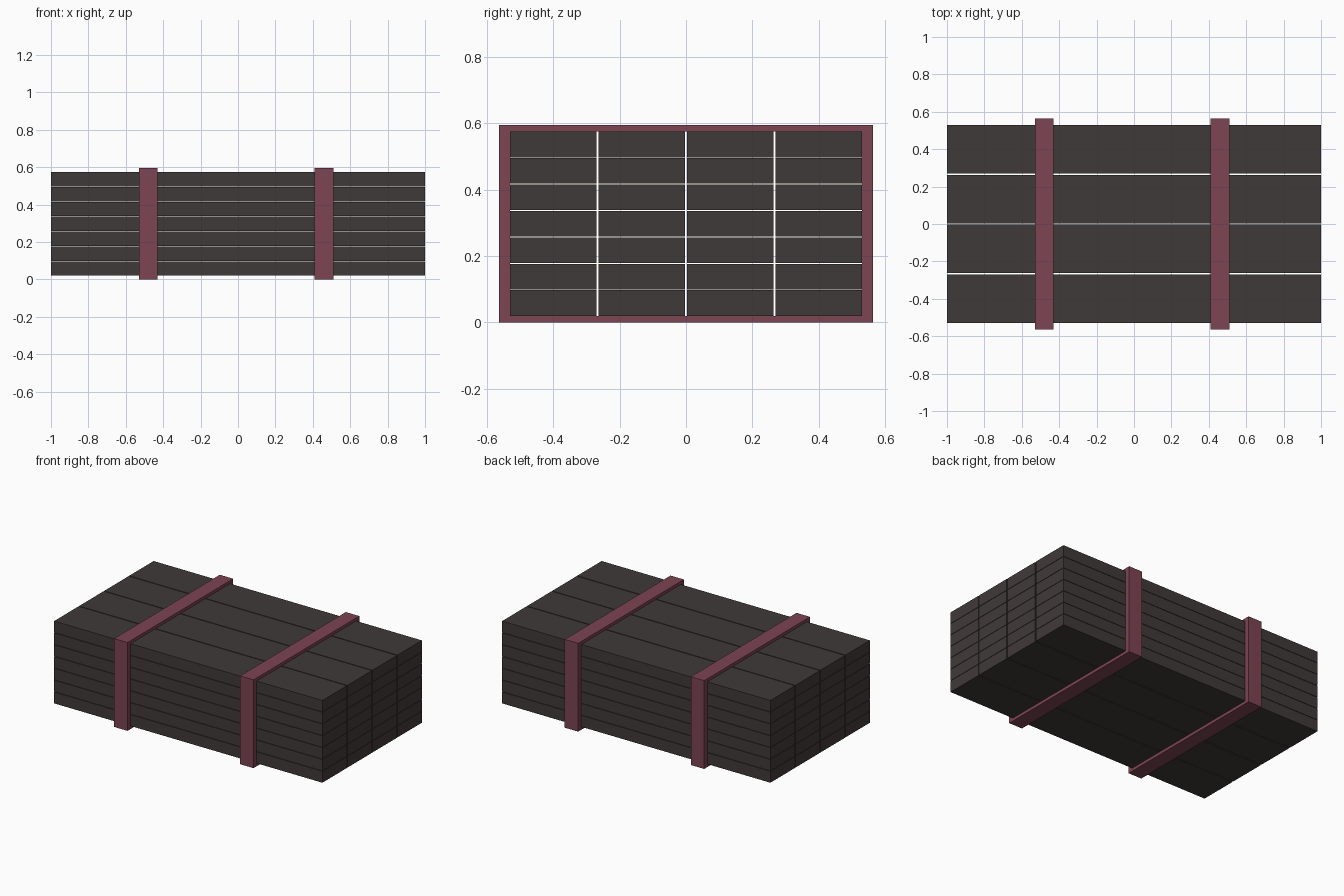
import bpy, bmesh
from mathutils import Matrix

if "Cube" in bpy.data.objects:
    bpy.data.objects.remove(bpy.data.objects["Cube"])


def material(name, rgb):
    m = bpy.data.materials.new(name)
    m.diffuse_color = (*rgb, 1.0)
    m.use_nodes = True
    m.node_tree.nodes["Principled BSDF"].inputs["Base Color"].default_value = m.diffuse_color
    return m


WOOD = material("dark wood", (0.051, 0.042, 0.041))
STRAP = material("dull red strap", (0.205, 0.058, 0.085))


def finish(bm, name, mat):
    bmesh.ops.recalc_face_normals(bm, faces=bm.faces)
    me = bpy.data.meshes.new(name)
    bm.to_mesh(me)
    bm.free()
    me.materials.append(mat)
    ob = bpy.data.objects.new(name, me)
    bpy.context.collection.objects.link(ob)


# stacked planks: four across, seven high, with thin gaps
WIDTH, HEIGHT = 0.26, 0.077
PITCH_Y, PITCH_Z, BASE = 0.2665, 0.0796, 0.02
for row in range(7):
    for col in range(4):
        bm = bmesh.new()
        y = (col - 1.5) * PITCH_Y
        z = BASE + HEIGHT / 2 + row * PITCH_Z
        bmesh.ops.create_cube(bm, size=1, matrix=Matrix.Translation((0, y, z))
                              @ Matrix.Diagonal((2, WIDTH, HEIGHT, 1)))
        finish(bm, f"plank_{row + 1}_{col + 1}", WOOD)


# strap: rectangular band wrapped around the stack
def strap(name, x0, x1):
    bm = bmesh.new()

    def loop(x, hy, z0, z1):
        return [bm.verts.new((x, y, z)) for y, z in
                ((-hy, z0), (hy, z0), (hy, z1), (-hy, z1))]

    outer, inner = (0.563, 0.0, 0.595), (0.53, 0.02, 0.5747)
    loops = [loop(x0, *outer), loop(x1, *outer), loop(x1, *inner), loop(x0, *inner)]
    for k in range(4):
        a, b = loops[k], loops[(k + 1) % 4]
        for i in range(4):
            j = (i + 1) % 4
            bm.faces.new((a[i], a[j], b[j], b[i]))
    finish(bm, name, STRAP)


strap("left_strap", -0.53, -0.43)
strap("right_strap", 0.41, 0.51)
